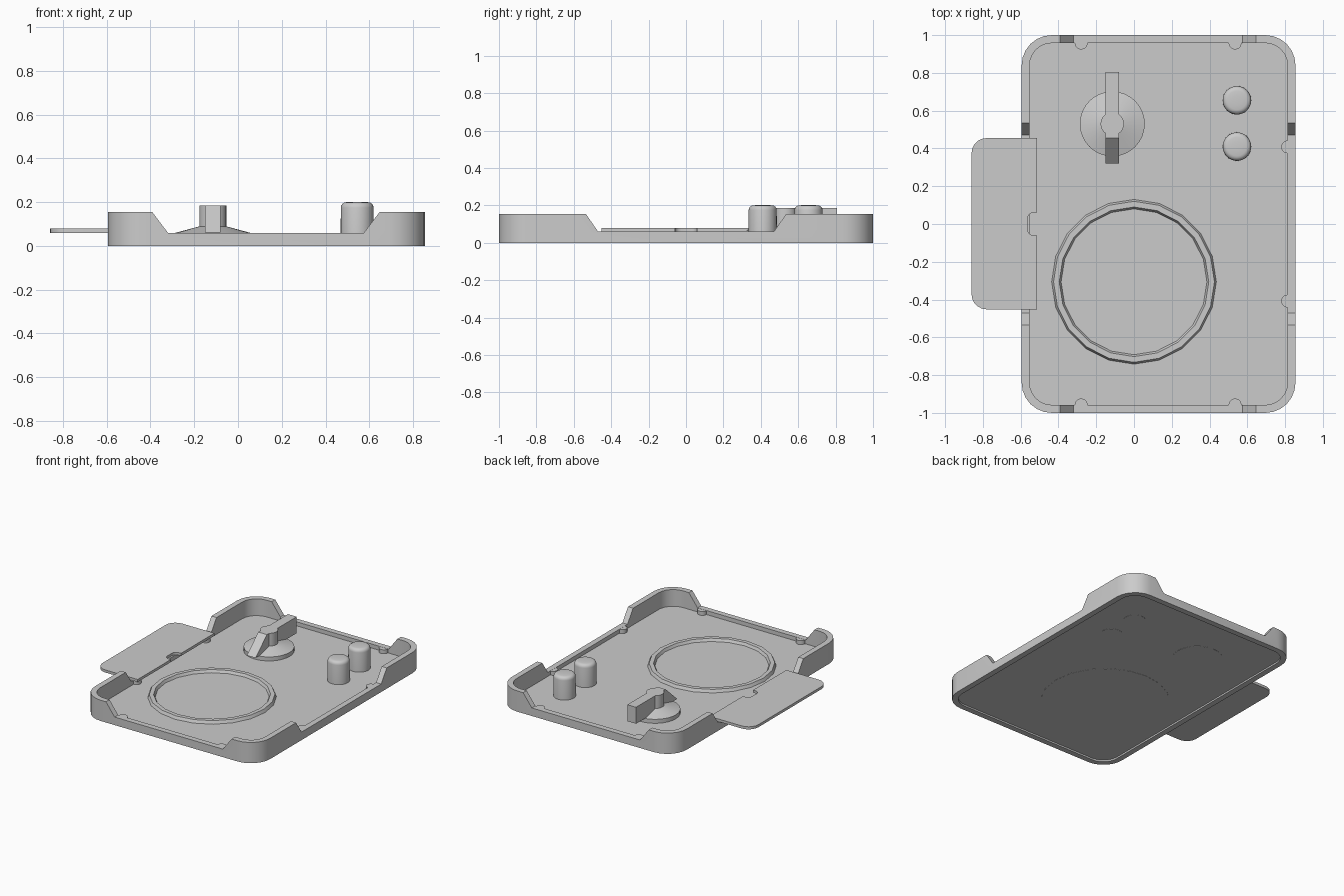
import bpy, bmesh, math
from mathutils import Matrix

if "Cube" in bpy.data.objects:
    bpy.data.objects.remove(bpy.data.objects["Cube"])

X0, X1, CX = -0.595, 0.855, 0.13
FLOOR, UNDER, LEDGE, TOP = 0.03, 0.012, 0.06, 0.155
WALL = 0.042


def finish(name, bm, angle=35):
    bmesh.ops.recalc_face_normals(bm, faces=bm.faces)
    me = bpy.data.meshes.new(name)
    bm.to_mesh(me)
    bm.free()
    for p in me.polygons:
        p.use_smooth = True
    me.set_sharp_from_angle(angle=math.radians(angle))
    ob = bpy.data.objects.new(name, me)
    bpy.context.collection.objects.link(ob)
    return ob


def arc(cx, cy, r, a0, a1, n):
    return [(cx + r * math.cos(math.radians(a0 + (a1 - a0) * i / n)),
             cy + r * math.sin(math.radians(a0 + (a1 - a0) * i / n))) for i in range(n + 1)]


def rounded(x0, x1, y0, y1, r, n=6):
    return (arc(x1 - r, y1 - r, r, 0, 90, n) + arc(x0 + r, y1 - r, r, 90, 180, n)
            + arc(x0 + r, y0 + r, r, 180, 270, n) + arc(x1 - r, y0 + r, r, 270, 360, n))


def prism(name, pts, z0, z1, matrix=None):
    bm = bmesh.new()
    f = bm.faces.new([bm.verts.new((x, y, z0)) for x, y in pts])
    g = bmesh.ops.extrude_face_region(bm, geom=[f])
    bmesh.ops.translate(bm, vec=(0, 0, z1 - z0),
                        verts=[v for v in g['geom'] if isinstance(v, bmesh.types.BMVert)])
    if matrix:
        bm.transform(matrix)
    return finish(name, bm)


def lathe(name, profile, x, y, n, angle=35):
    """Turn an (r, z) profile; points at r = 0 become flat caps."""
    bm = bmesh.new()
    rings = [[bm.verts.new((x + r * math.sin(2 * math.pi * i / n),
                            y + r * math.cos(2 * math.pi * i / n), z)) for i in range(n)]
             for r, z in profile]
    for a, b in zip(rings, rings[1:]):
        for i in range(n):
            bm.faces.new((a[i], a[(i + 1) % n], b[(i + 1) % n], b[i]))
    bm.faces.new(rings[0])
    bm.faces.new(rings[-1])
    return finish(name, bm, angle)


# Outer wall as a closed ring
outer = rounded(X0, X1, -1, 1, 0.16)
inner = rounded(X0 + WALL, X1 - WALL, -1 + WALL, 1 - WALL, 0.118)
bm = bmesh.new()
loops = [[bm.verts.new((x, y, z)) for x, y in pts]
         for pts, z in ((outer, 0), (outer, TOP), (inner, TOP), (inner, 0))]
count = len(outer)
for k in range(4):
    a, b = loops[k], loops[(k + 1) % 4]
    for i in range(count):
        bm.faces.new((a[i], a[(i + 1) % count], b[(i + 1) % count], b[i]))
wall = finish("tray_wall", bm)


# Sloped openings cut through all four sides
def opening(lo, hi, slope):
    e = 2 * slope / (TOP - LEDGE) * 0.05
    h = TOP + 0.1
    return [(lo, LEDGE), (hi, LEDGE), (hi + slope + e, h), (lo - slope - e, h)]


upright = Matrix.Rotation(math.pi / 2, 4, 'X')
sideways = Matrix.Rotation(math.pi / 2, 4, 'Z') @ upright
for pts, m in ((opening(-0.32, 0.575, 0.072), upright), (opening(-0.47, 0.47, 0.066), sideways)):
    cutter = prism("cutter", pts, -1.5, 1.5, m)
    cutter.hide_render = True
    mod = wall.modifiers.new("opening", 'BOOLEAN')
    mod.object, mod.operation, mod.solver = cutter, 'DIFFERENCE', 'EXACT'
    bpy.context.view_layer.objects.active = wall
    bpy.ops.object.modifier_apply(modifier=mod.name)
    bpy.data.objects.remove(cutter)
wall.data.set_sharp_from_angle(angle=math.radians(35))

# Floor plate, set slightly above the bottom rim
prism("floor_plate", inner, UNDER, FLOOR)

# Small support pegs along the inside of the wall
pegs = [(x, s * (1 - WALL)) for x in (-0.28, 0.535) for s in (-1, 1)]
pegs += [(x, s * 0.408) for x in (X0 + WALL, X1 - WALL) for s in (-1, 1)]
for x, y in pegs:
    lathe("support_peg", [(0.034, UNDER + 0.004), (0.034, LEDGE - 0.001)], x, y, 20)

# Raised ring on the floor
lathe("round_ring", [(0.436, UNDER - 0.001), (0.436, FLOOR), (0.426, 0.052), (0.396, 0.052),
                     (0.386, FLOOR + 0.002)], 0, -0.306, 20, 20)

# Two push buttons with rounded tops
for y in (0.41, 0.655):
    top = [(0.05 + r, z) for r, z in arc(0, 0.175, 0.025, 0, 90, 4)]
    lathe("push_button", [(0.076, UNDER - 0.001)] + top + [(0.025, 0.202)], 0.545, y, 32, 40)

# Dial: stepped cone base, hub and lever with a sloped front
KX, KY = -0.115, 0.53
lathe("dial_base", [(0.172, UNDER - 0.001), (0.172, LEDGE), (0.06, 0.09)], KX, KY, 32, 15)
lathe("dial_hub", [(0.062, 0.08), (0.062, 0.185)], KX, KY, 24)
lever = [(0.32, 0.062), (0.806, 0.062), (0.806, 0.185), (0.455, 0.185)]
prism("dial_lever", lever, KX - 0.036, KX + 0.036, sideways)

# Side card with a finger notch, resting on the left ledge
card = [(-0.513, -0.452), (-0.513, -0.06)]
card += arc(-0.53, -0.025, 0.035, 270, 180, 4) + arc(-0.53, 0.025, 0.035, 180, 90, 4)
card += [(-0.513, 0.06), (-0.513, 0.455)]
card += arc(-0.78, 0.375, 0.08, 90, 180, 5) + arc(-0.78, -0.372, 0.08, 180, 270, 5)
prism("side_card", card, LEDGE + 0.0005, 0.08)
